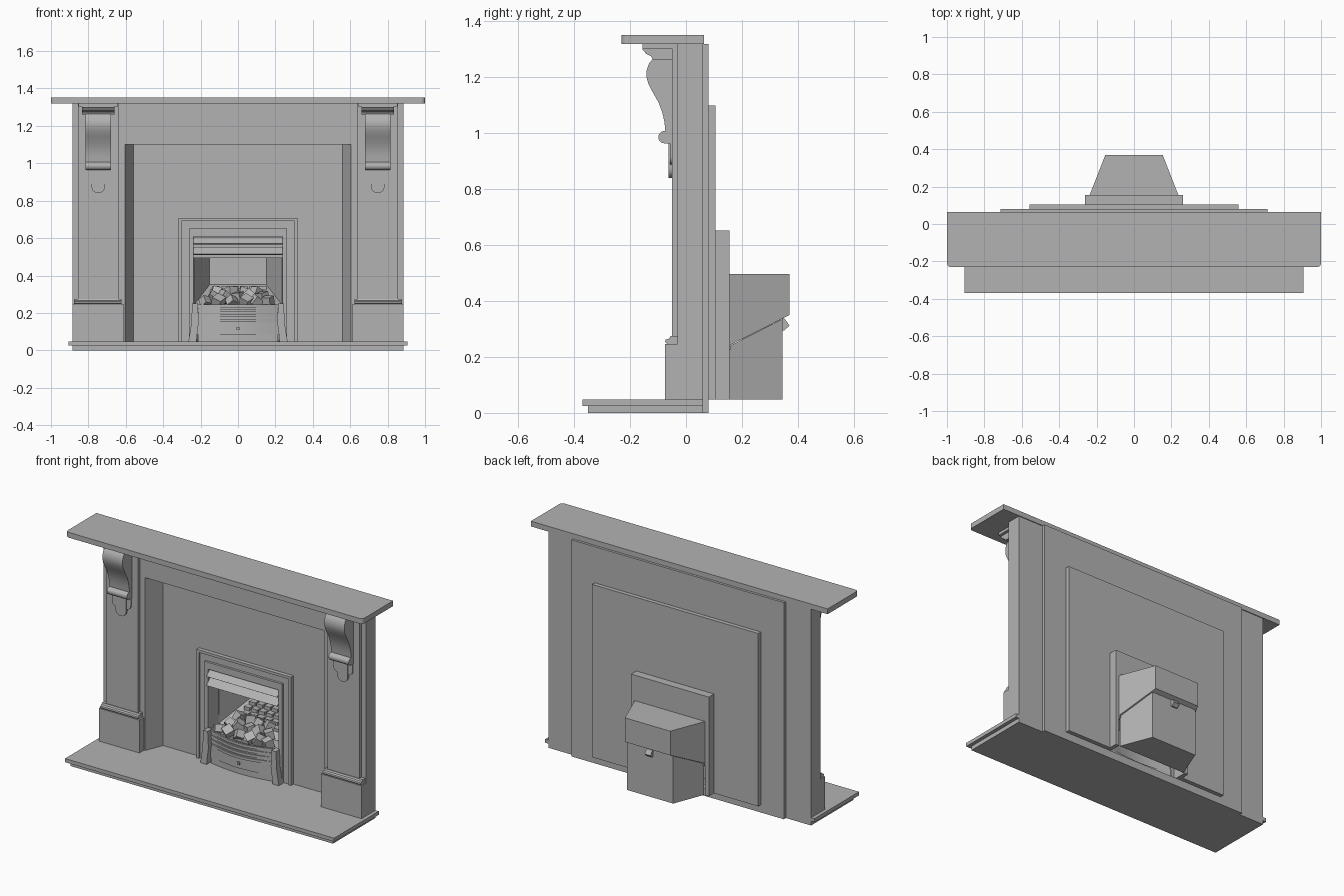
import bpy, bmesh, math, random
from mathutils import Vector, Euler

cube = bpy.data.objects.get("Cube")
if cube:
    bpy.data.objects.remove(cube, do_unlink=True)

stone = bpy.data.materials.new("grey stone")
stone.use_nodes = True
GREY = (0.45, 0.45, 0.45, 1)
stone.diffuse_color = GREY
stone.node_tree.nodes["Principled BSDF"].inputs["Base Color"].default_value = GREY


def finish(name, bm, smooth=False):
    bmesh.ops.recalc_face_normals(bm, faces=bm.faces)
    mesh = bpy.data.meshes.new(name)
    bm.to_mesh(mesh)
    bm.free()
    mesh.materials.append(stone)
    obj = bpy.data.objects.new(name, mesh)
    bpy.context.collection.objects.link(obj)
    if smooth:
        bpy.ops.object.select_all(action="DESELECT")
        obj.select_set(True)
        bpy.context.view_layer.objects.active = obj
        bpy.ops.object.shade_smooth_by_angle(angle=math.radians(35))
    return obj


# Prism: a 2D outline extruded along one axis
def prism(name, pts, axis, a, b, smooth=False):
    place = {"x": lambda p, t: (t, p[0], p[1]),
             "y": lambda p, t: (p[0], t, p[1]),
             "z": lambda p, t: (p[0], p[1], t)}[axis]
    bm = bmesh.new()
    ends = [[bm.verts.new(place(p, t)) for p in pts] for t in (a, b)]
    for ring in ends:
        bm.faces.new(ring)
    n = len(pts)
    for i in range(n):
        j = (i + 1) % n
        bm.faces.new((ends[0][i], ends[0][j], ends[1][j], ends[1][i]))
    return finish(name, bm, smooth)


def box(name, x0, x1, y0, y1, z0, z1):
    return prism(name, [(x0, y0), (x1, y0), (x1, y1), (x0, y1)], "z", z0, z1)


# Arch frame: two jambs and a head around an opening, as one outline
def arch(name, w, top, iw, itop, y0, y1, z0):
    pts = [(-w, z0), (-w, top), (w, top), (w, z0),
           (iw, z0), (iw, itop), (-iw, itop), (-iw, z0)]
    return prism(name, pts, "y", y0, y1)


def arc(cx, cy, r, start, end, n):
    return [(cx + r * math.cos(math.radians(start + (end - start) * i / n)),
             cy + r * math.sin(math.radians(start + (end - start) * i / n)))
            for i in range(n + 1)]


# Hearth and shelf
FLOOR = 0.047
box("hearth_lower_slab", -0.885, 0.885, -0.35, 0.06, 0, 0.025)
box("hearth_back_strip", -0.715, 0.715, 0.06, 0.08, 0, FLOOR)
box("hearth_upper_slab", -0.907, 0.907, -0.37, 0.06, 0.025, FLOOR)
shelf = [(1, 0.065), (-1, 0.065)]
shelf += arc(-0.98, -0.21, 0.02, 180, 270, 4) + arc(0.98, -0.21, 0.02, 270, 360, 4)
prism("mantel_shelf", shelf, "z", 1.32, 1.352)

# Surround
box("frieze", -0.605, 0.605, -0.03, 0.08, 1.10, 1.32)
LEG = [(0.885, -0.03), (0.885, 0.06), (0.715, 0.06), (0.715, 0.08),
       (0.56, 0.08), (0.605, -0.03)]
CORBEL = [(-0.03, 1.27), (-0.115, 1.27), (-0.132, 1.25), (-0.141, 1.225),
          (-0.141, 1.2), (-0.134, 1.175), (-0.118, 1.145), (-0.098, 1.11),
          (-0.085, 1.075), (-0.077, 1.04), (-0.074, 1.008)]
CORBEL += arc(-0.077, 0.986, 0.022, 80, 270, 12) + [(-0.03, 0.964)]
CAP = [(-0.03, 1.32), (-0.155, 1.32), (-0.155, 1.298), (-0.148, 1.292),
       (-0.145, 1.285), (-0.125, 1.275), (-0.118, 1.262), (-0.03, 1.262)]

for side, s in (("left", 1), ("right", -1)):
    def span(a, b):
        return sorted((s * a, s * b))

    prism(side + "_leg", [(s * x, y) for x, y in LEG], "z", 0.025, 1.32)
    box(side + "_leg_panel", *span(0.638, 0.855), -0.05, -0.03, 0.25, 1.32)
    box(side + "_plinth", *span(0.612, 0.885), -0.075, -0.03, FLOOR, 0.247)
    prism(side + "_plinth_moulding",
          [(-0.03, 0.247), (-0.068, 0.247), (-0.075, 0.254), (-0.073, 0.262),
           (-0.06, 0.266), (-0.055, 0.275), (-0.03, 0.275)],
          "x", *span(0.622, 0.878))
    prism(side + "_corbel", CORBEL, "x", *span(0.68, 0.815), True)
    box(side + "_corbel_cap_top", *span(0.642, 0.853), -0.155, -0.03, 1.303, 1.32)
    prism(side + "_corbel_cap", CAP, "x", *span(0.66, 0.835))
    # Leaf below the corbel: rounded centre lobe and two shorter side lobes
    cx = s * 0.747
    for part, dx, r, low in (("centre", 0, 0.036, 0.876), ("inner", -0.036, 0.028, 0.916),
                             ("outer", 0.036, 0.028, 0.916)):
        lobe = arc(cx + dx, low, r, 180, 360, 10) + [(cx + dx + r, 0.97), (cx + dx - r, 0.97)]
        prism(side + "_leaf_" + part, lobe, "y", -0.062 if dx == 0 else -0.057, -0.05, True)

# Inner back panel and the metal fire frame
arch("back_panel", 0.56, 1.10, 0.255, 0.648, 0.08, 0.105, FLOOR)
arch("frame_outer_rim", 0.318, 0.708, 0.302, 0.692, 0.055, 0.08, FLOOR)
arch("frame_outer", 0.304, 0.694, 0.255, 0.648, 0.064, 0.08, FLOOR)
arch("frame_inner", 0.262, 0.652, 0.238, 0.61, 0.05, 0.155, FLOOR)
box("frame_lintel", -0.24, 0.24, 0.11, 0.155, 0.495, 0.615)
for z in (0.51, 0.565):
    prism("louvre", [(0.045, z), (0.035, z + 0.006), (0.075, z + 0.042), (0.085, z + 0.036)],
          "x", -0.238, 0.238)


# Tapered firebox, open at the front; each end is (y, half width, bottom, top)
def tapered(name, front, back):
    bm = bmesh.new()
    rings = []
    for y, w, z0, z1 in (front, back):
        rings.append([bm.verts.new(c) for c in ((-w, y, z0), (w, y, z0), (w, y, z1), (-w, y, z1))])
    for i in range(4):
        j = (i + 1) % 4
        bm.faces.new((rings[0][i], rings[0][j], rings[1][j], rings[1][i]))
    bm.faces.new(rings[1])
    obj = finish(name, bm)
    mod = obj.modifiers.new("thickness", "SOLIDIFY")
    mod.thickness = 0.004
    mod.offset = -1
    return obj


tapered("firebox_hood", (0.153, 0.238, 0.24, 0.497), (0.37, 0.153, 0.35, 0.497))
tapered("firebox_base", (0.153, 0.23, FLOOR, 0.238), (0.345, 0.155, FLOOR, 0.336))
prism("gas_fitting", [(0.34, 0.34), (0.352, 0.338), (0.37, 0.312), (0.352, 0.295), (0.34, 0.295)],
      "x", -0.02, 0.02)
box("fire_bed", -0.235, 0.235, 0.05, 0.16, 0.225, 0.24)


# Curved grate bars bulging forward
def curved_bar(name, w, z0, z1, bulge, depth=0.012, base=0.045):
    n = 14
    front = [(w * (2 * i / n - 1), base - bulge * math.cos(math.pi / 2 * (2 * i / n - 1)))
             for i in range(n + 1)]
    back = [(x, y + depth) for x, y in reversed(front)]
    return prism(name, front + back, "z", z0, z1, True)


for i in range(4):
    curved_bar("grate_bar", 0.215, 0.152 + i * 0.026, 0.168 + i * 0.026, 0.05)
curved_bar("grate_backing", 0.21, 0.15, 0.235, 0.04)
curved_bar("ash_cover", 0.22, 0.085, 0.152, 0.035)
curved_bar("ash_cover_foot", 0.215, FLOOR, 0.085, 0.025)
for s in (1, -1):
    foot = [(s * x, z) for x, z in ((0.215, 0.25), (0.245, 0.25), (0.25, 0.14), (0.265, FLOOR),
                                    (0.222, FLOOR), (0.218, 0.09), (0.21, 0.15))]
    prism("grate_foot", foot, "y", 0.015, 0.06)
box("ash_knob", -0.008, 0.008, 0.0, 0.02, 0.11, 0.126)

# Small bricks stepped up behind the coals
for row in range(4):
    for col in range(6):
        x = -0.15 + col * 0.05 + (row % 2) * 0.012
        y = 0.2 + row * 0.035
        z = 0.262 + row * 0.02
        box("bed_brick", x, x + 0.04, y, y + 0.04, z, z + 0.022)


# Loose coals
random.seed(4)


def coal(x, y, z, size):
    bm = bmesh.new()
    bmesh.ops.create_cube(bm, size=size)
    turn = Euler([random.uniform(-0.8, 0.8) for _ in range(3)]).to_matrix()
    for v in bm.verts:
        v.co = turn @ v.co + Vector((x, y, z))
    finish("coal", bm)


for row, count in enumerate((6, 5, 4)):
    for k in range(count):
        x = (k - (count - 1) / 2) * 0.068 + random.uniform(-0.012, 0.012)
        coal(x, 0.06 + row * 0.055, 0.262 + row * 0.024, random.uniform(0.042, 0.056))
